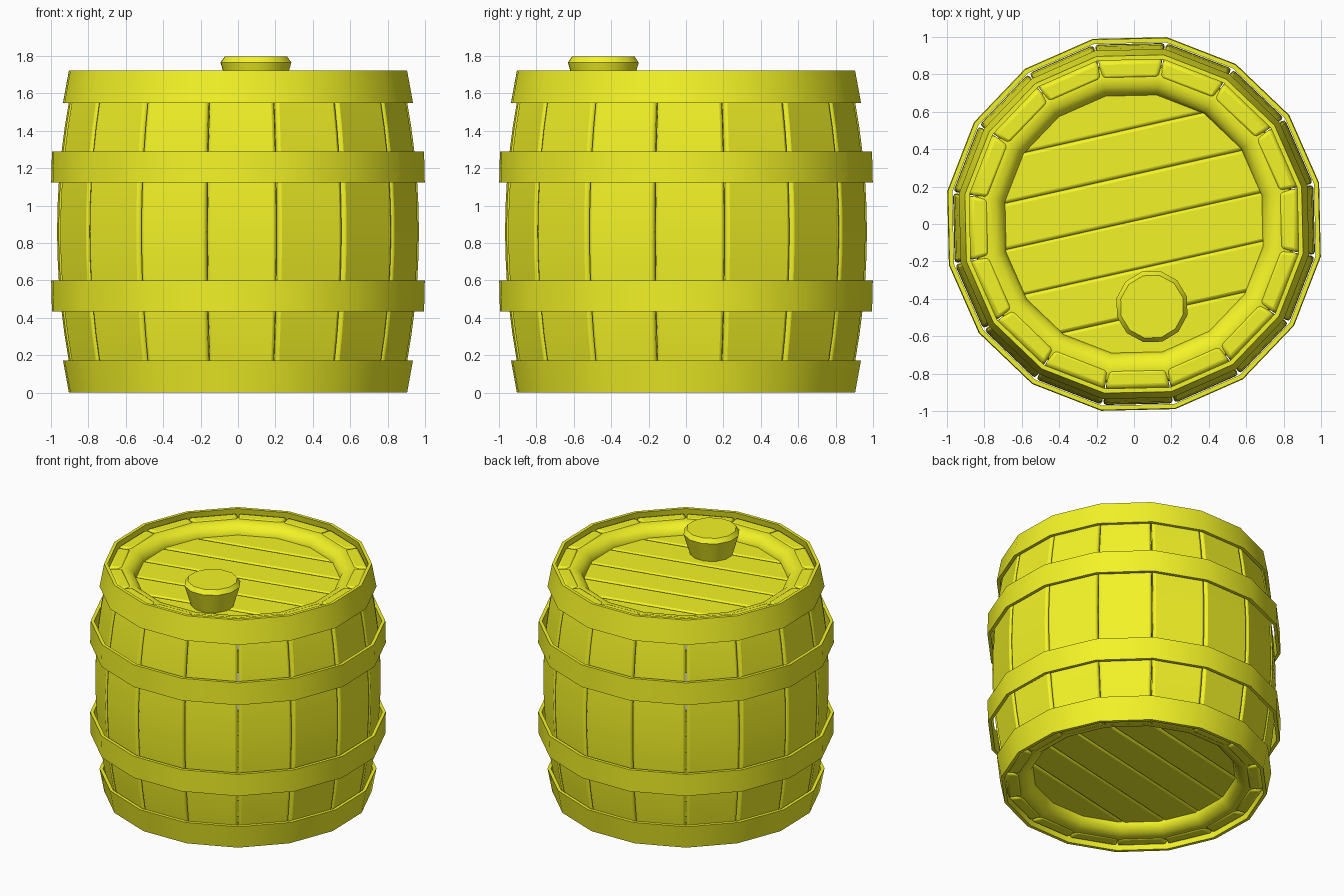
import bpy, bmesh
from math import sin, cos, pi, radians

if "Cube" in bpy.data.objects:
    bpy.data.objects.remove(bpy.data.objects["Cube"])

N = 16                                  # staves / sides of every hoop
OFF = radians(1.3)                      # small twist of the whole barrel
H = 1.722                               # height without the bung
MID = H / 2

mat = bpy.data.materials.new("yellow")
mat.diffuse_color = (0.9, 0.9, 0.02, 1)
mat.use_nodes = True
mat.node_tree.nodes["Principled BSDF"].inputs["Base Color"].default_value = mat.diffuse_color


def finish(name, bm, bevel=0, segments=2, angle=40):
    bmesh.ops.recalc_face_normals(bm, faces=bm.faces)
    me = bpy.data.meshes.new(name)
    bm.to_mesh(me)
    bm.free()
    ob = bpy.data.objects.new(name, me)
    bpy.context.collection.objects.link(ob)
    me.materials.append(mat)
    if bevel:
        m = ob.modifiers.new("bevel", 'BEVEL')
        m.width, m.segments = bevel, segments
        m.limit_method, m.angle_limit = 'ANGLE', radians(35)
    bpy.ops.object.select_all(action='DESELECT')
    ob.select_set(True)
    bpy.context.view_layer.objects.active = ob
    bpy.ops.object.shade_smooth_by_angle(angle=radians(angle))
    return ob


def lathe(name, profile, sides=N, phase=OFF + pi / N, center=(0, 0), capped=False, angle=40):
    """Spin (radius, z) points; closed loop, or an open profile with end caps."""
    bm = bmesh.new()
    rings = []
    for r, z in profile:
        rings.append([bm.verts.new((center[0] + r * cos(phase + 2 * pi * i / sides),
                                    center[1] + r * sin(phase + 2 * pi * i / sides), z))
                      for i in range(sides)])
    pairs = list(zip(rings, rings[1:]))
    if capped:
        bm.faces.new(rings[0])
        bm.faces.new(rings[-1])
    else:
        pairs.append((rings[-1], rings[0]))
    for a, b in pairs:
        for i in range(sides):
            j = (i + 1) % sides
            bm.faces.new((a[i], a[j], b[j], b[i]))
    return finish(name, bm, angle=angle)


def flip(profile):
    return [(r, H - z) for r, z in profile]


def stave(i):
    """One bulging plank of the wall."""
    bm = bmesh.new()
    a = OFF + 2 * pi * i / N
    half = pi / N - 0.003
    levels, rows = 12, []
    for k in range(levels + 1):
        t = 2 * k / levels - 1
        z = MID + t * (MID - 0.03)
        r = 0.982 - 0.092 * abs(t) ** 2
        rows.append([bm.verts.new((q * cos(a + s * half), q * sin(a + s * half), z))
                     for q, s in ((r, -1), (r, 1), (r - 0.1, 1), (r - 0.1, -1))])
    for lo, hi in zip(rows, rows[1:]):
        for c in range(4):
            d = (c + 1) % 4
            bm.faces.new((lo[c], lo[d], hi[d], hi[c]))
    bm.faces.new(rows[0])
    bm.faces.new(rows[-1])
    finish(f"stave_{i + 1}", bm, bevel=0.02)


def lid(name, z0, z1):
    """Round head cut into six slanted planks."""
    slant = radians(12.6)
    n = (-sin(slant), cos(slant), 0)
    cuts = [-0.9, -0.485, -0.24, 0.015, 0.258, 0.5, 0.9]
    for k, (lo, hi) in enumerate(zip(cuts, cuts[1:])):
        bm = bmesh.new()
        vs = [bm.verts.new((0.76 * cos(OFF + pi / N + 2 * pi * i / N),
                            0.76 * sin(OFF + pi / N + 2 * pi * i / N), z0)) for i in range(N)]
        bm.faces.new(vs)
        for d, inner, outer in ((lo, True, False), (hi, False, True)):
            bmesh.ops.bisect_plane(bm, geom=bm.verts[:] + bm.edges[:] + bm.faces[:],
                                   plane_co=[c * d for c in n], plane_no=n,
                                   clear_inner=inner, clear_outer=outer)
        ext = bmesh.ops.extrude_face_region(bm, geom=bm.faces[:])
        for v in ext["geom"]:
            if isinstance(v, bmesh.types.BMVert):
                v.co.z = z1
        finish(f"{name}_plank_{k + 1}", bm, bevel=0.018)


for i in range(N):
    stave(i)

# hoops, upper profiles mirrored to the lower half
end_hoop = [(0.95, 1.549), (0.918, H), (0.894, H), (0.926, 1.549)]
mid_hoop = [(1.014, 1.123), (1.010, 1.289), (0.986, 1.289), (0.990, 1.123)]
rim = [(0.70, 1.56), (0.70, 1.615), (0.715, 1.65), (0.75, 1.678),
       (0.80, 1.688), (0.85, 1.675), (0.86, 1.56)]
for name, prof in (("end_hoop", end_hoop), ("middle_hoop", mid_hoop), ("inner_rim", rim)):
    lathe("upper_" + name, prof)
    lathe("lower_" + name, flip(prof))

# heads
lid("top_head", 1.54, 1.612)
lid("bottom_head", H - 1.54, H - 1.612)

# bung
lathe("bung", [(0.14, 1.58), (0.195, 1.765), (0.172, 1.797)], sides=12,
      phase=OFF + pi / 12, center=(0.096, -0.442), capped=True, angle=50)
